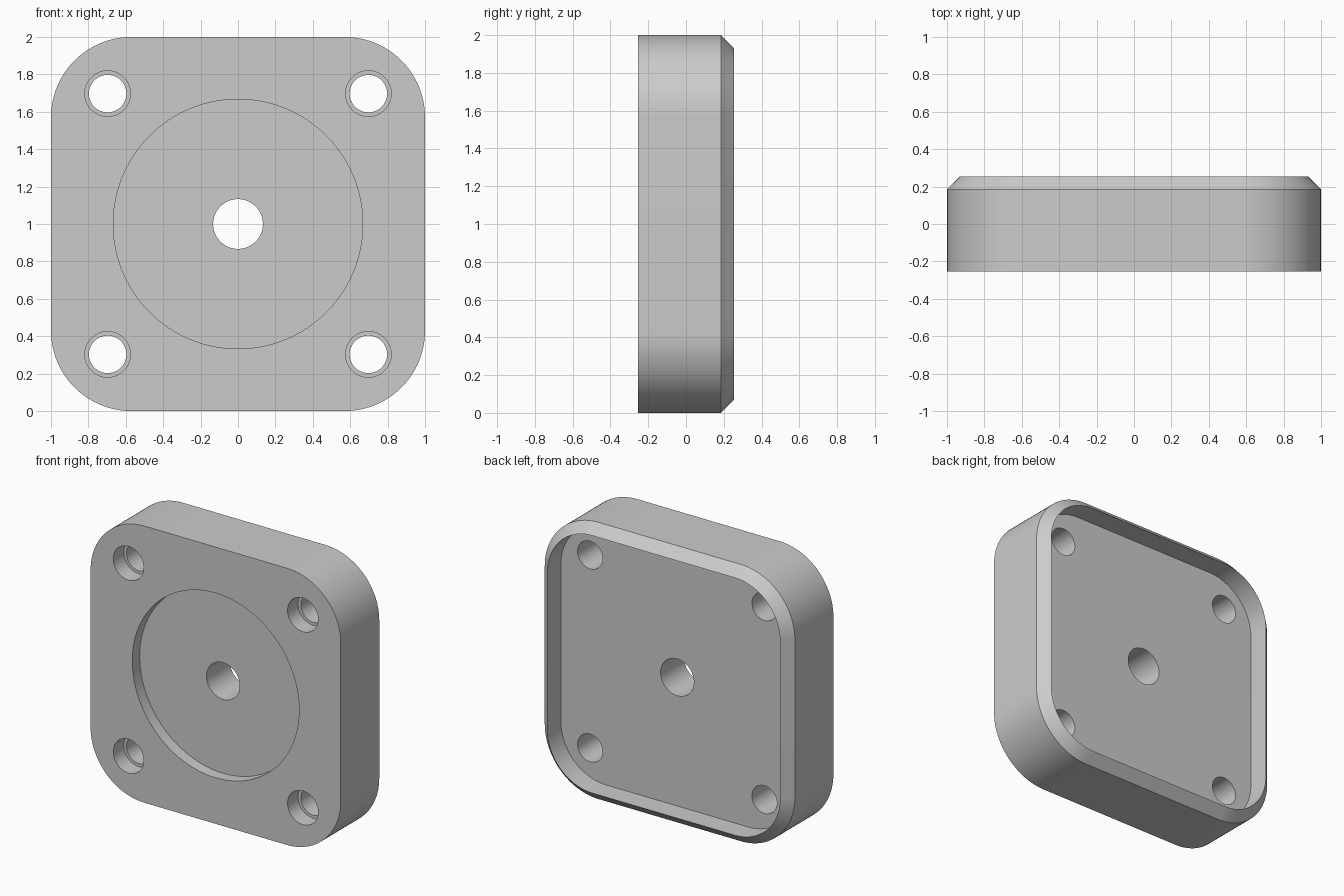
import bpy, bmesh, math

cube = bpy.data.objects.get("Cube")
if cube:
    bpy.data.objects.remove(cube, do_unlink=True)

FRONT, BACK, FLOOR = -0.255, 0.255, 0.1
CHAMFER, CORNER = 0.07, 0.43

grey = bpy.data.materials.new("plain grey")
grey.use_nodes = True
grey.diffuse_color = (0.6, 0.6, 0.6, 1)
grey.node_tree.nodes["Principled BSDF"].inputs["Base Color"].default_value = (0.6, 0.6, 0.6, 1)


def rounded_square(inset, steps=24):
    """Outline of the plate, offset inwards."""
    c, r = 1 - CORNER, CORNER - inset
    points = []
    for q in range(4):
        cx = c if q in (0, 3) else -c
        cz = c if q in (0, 1) else -c
        for i in range(steps + 1):
            a = math.pi / 2 * (q + i / steps)
            points.append((cx + r * math.cos(a), 1 + cz + r * math.sin(a)))
    return points


def circle(x, z, r, n=96):
    return [(x + r * math.cos(math.tau * i / n), z + r * math.sin(math.tau * i / n)) for i in range(n)]


def loft(name, sections):
    """Solid through (outline, y) sections, capped at both ends."""
    bm = bmesh.new()
    rings = [[bm.verts.new((x, y, z)) for x, z in outline] for outline, y in sections]
    for a, b in zip(rings, rings[1:]):
        for i in range(len(a)):
            j = (i + 1) % len(a)
            bm.faces.new((a[i], a[j], b[j], b[i]))
    bm.faces.new(rings[0])
    bm.faces.new(rings[-1])
    bmesh.ops.recalc_face_normals(bm, faces=bm.faces)
    mesh = bpy.data.meshes.new(name)
    bm.to_mesh(mesh)
    bm.free()
    obj = bpy.data.objects.new(name, mesh)
    bpy.context.collection.objects.link(obj)
    return obj


# Plate with chamfered back rim and shallow back pocket
plate = loft("mounting_plate", [
    (rounded_square(0), FRONT),
    (rounded_square(0), BACK - CHAMFER),
    (rounded_square(CHAMFER), BACK),
    (rounded_square(CHAMFER), FLOOR),
])
plate.data.materials.append(grey)

# Round front recess with the centre bore behind it
recess = FRONT + 0.085
cutters = [loft("centre_cutter", [
    (circle(0, 1, 0.667), FRONT - 0.1),
    (circle(0, 1, 0.667), recess),
    (circle(0, 1, 0.133), recess),
    (circle(0, 1, 0.133), BACK + 0.1),
])]

# Counterbored screw holes in the corners
ledge = FRONT + 0.12
for x in (-0.697, 0.697):
    for z in (0.303, 1.697):
        cutters.append(loft("screw_cutter", [
            (circle(x, z, 0.122), FRONT - 0.1),
            (circle(x, z, 0.122), ledge),
            (circle(x, z, 0.1), ledge),
            (circle(x, z, 0.1), BACK + 0.1),
        ]))

# Cut the holes, then discard the cutters
bpy.context.view_layer.objects.active = plate
for cutter in cutters:
    cutter.hide_render = True
    cut = plate.modifiers.new("hole", 'BOOLEAN')
    cut.operation = 'DIFFERENCE'
    cut.solver = 'EXACT'
    cut.object = cutter
    bpy.ops.object.modifier_apply(modifier=cut.name)
    bpy.data.objects.remove(cutter, do_unlink=True)

bpy.ops.object.select_all(action='DESELECT')
plate.select_set(True)
bpy.ops.object.shade_smooth_by_angle(angle=math.radians(25))
